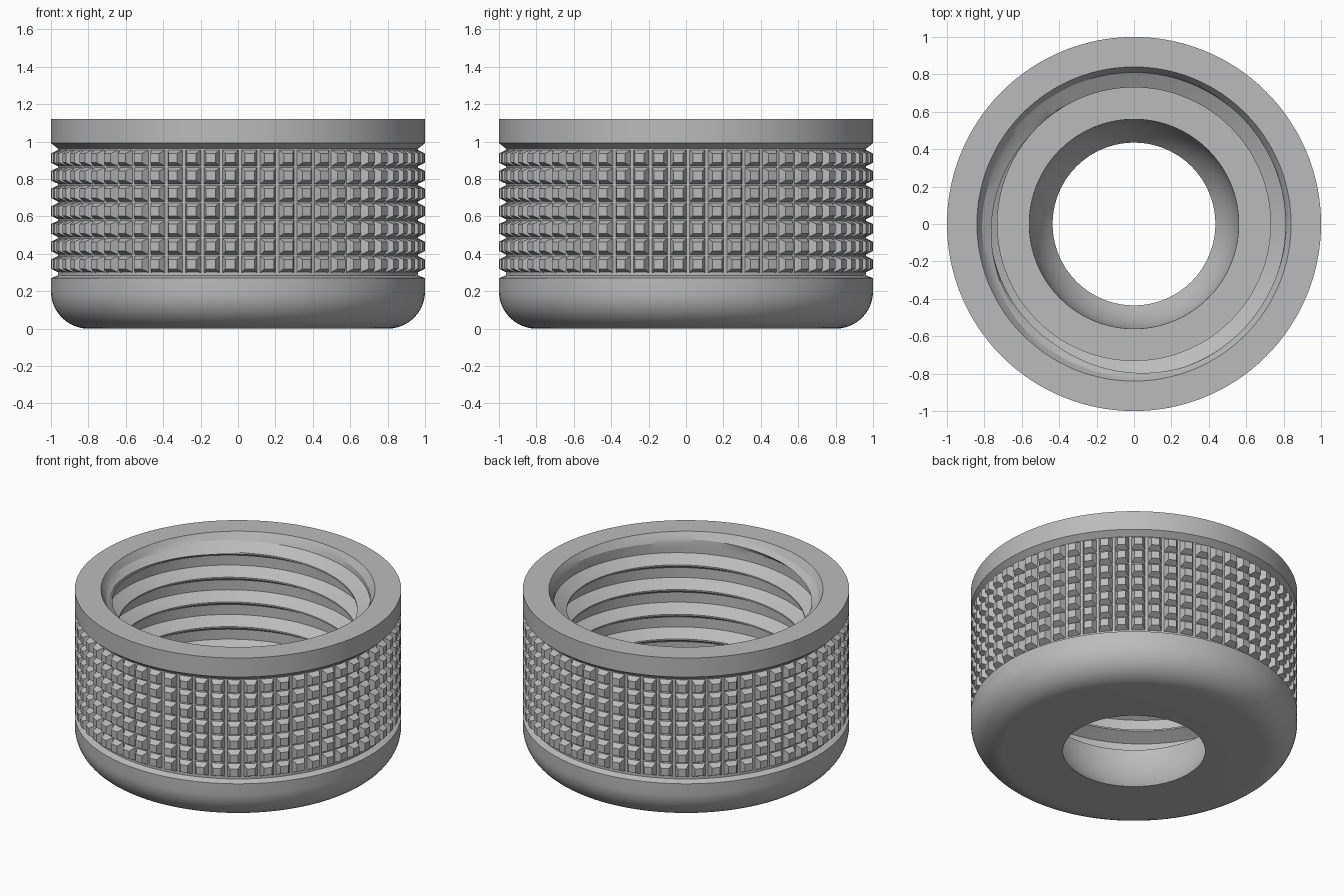
import bpy
import bmesh
from math import sin, cos, pi, radians, tau

if "Cube" in bpy.data.objects:
    bpy.data.objects.remove(bpy.data.objects["Cube"])

SEGMENTS = 128
HEIGHT, FLOOR = 1.12, 0.33
KNURL_R = 0.962

grey = bpy.data.materials.new("plain_grey")
grey.use_nodes = True
grey.diffuse_color = (0.5, 0.5, 0.5, 1)
grey.node_tree.nodes["Principled BSDF"].inputs["Base Color"].default_value = (0.5, 0.5, 0.5, 1)


def polar(r, a, z):
    return (r * cos(a), r * sin(a), z)


def finish(bm, name, smooth=None):
    mesh = bpy.data.meshes.new(name)
    bm.to_mesh(mesh)
    bm.free()
    mesh.materials.append(grey)
    obj = bpy.data.objects.new(name, mesh)
    bpy.context.collection.objects.link(obj)
    if smooth:
        bpy.ops.object.select_all(action='DESELECT')
        obj.select_set(True)
        bpy.context.view_layer.objects.active = obj
        bpy.ops.object.shade_smooth_by_angle(angle=radians(smooth))
    return obj


def sweep(name, rows, point, smooth):
    """Surface around z; point(angle, row) gives radius and height."""
    bm = bmesh.new()
    grid = []
    for k in range(SEGMENTS + 1):
        a = tau * k / SEGMENTS
        column = []
        for row in rows:
            r, z = point(a, row)
            column.append(bm.verts.new(polar(r, a, z)))
        grid.append(column)
    for p, q in zip(grid, grid[1:]):
        for i in range(len(rows) - 1):
            bm.faces.new((p[i], q[i], q[i + 1], p[i + 1]))
    bmesh.ops.remove_doubles(bm, verts=bm.verts[:], dist=0.0002)
    return finish(bm, name, smooth)


# Body: seat, bowl-shaped bore, rounded base, knurl groove and top ring
BOWL_R = 0.498
bowl = [(0.56 - BOWL_R * (1 - cos(t)), FLOOR - BOWL_R * sin(t))
        for t in [radians(41.5) * i / 10 for i in range(10)]]
base_round = [(0.8 + 0.2 * sin(t), 0.2 - 0.2 * cos(t))
              for t in [pi / 2 * i / 12 for i in range(13)]]
profile = ([(0.82, FLOOR)] + bowl + [(0.435, 0)] + base_round
           + [(1, 0.27), (KNURL_R, 0.285), (KNURL_R, 0.962),
              (1, 0.992), (1, HEIGHT), (0.84, HEIGHT)])
sweep("cap_body", profile, lambda a, row: row, 30)

# Internal helical thread, cut back by a lead-in chamfer at the mouth
PITCH, CREST, ROOT = 0.167, 0.73, 0.81
KNOTS = [(0.005, CREST), (0.027, 0.77), (0.05, ROOT), (0.084, ROOT),
         (0.117, ROOT), (0.14, 0.77), (0.162, CREST)]
thread_rows = [(0.963 + PITCH * n + u, r) for n in range(2, -7, -1)
               for u, r in reversed(KNOTS)]


def thread_point(a, row):
    z = min(HEIGHT, max(FLOOR, row[0] + PITCH * a / tau))
    depth = HEIGHT - z
    chamfer = 0.84 - 0.6 * depth if depth < 0.05 else 0.81 - 1.7 * (depth - 0.05)
    return max(row[1], chamfer), z


sweep("inner_thread", thread_rows, thread_point, 20)

# Knurled grip: rings of flat-topped pyramids
COLUMNS, ROWS = 60, 7
bm = bmesh.new()
for j in range(ROWS):
    z = 0.345 + 0.0945 * j
    for k in range(COLUMNS):
        a = tau * (k + 0.6) / COLUMNS
        base, top = [
            [bm.verts.new(polar(r, a + s * half, z + t * half))
             for s, t in ((-1, -1), (1, -1), (1, 1), (-1, 1))]
            for r, half in ((KNURL_R - 0.003, 0.045), (1, 0.025))]
        bm.faces.new(top)
        for i in range(4):
            n = (i + 1) % 4
            bm.faces.new((base[i], base[n], top[n], top[i]))
finish(bm, "knurled_grip")
